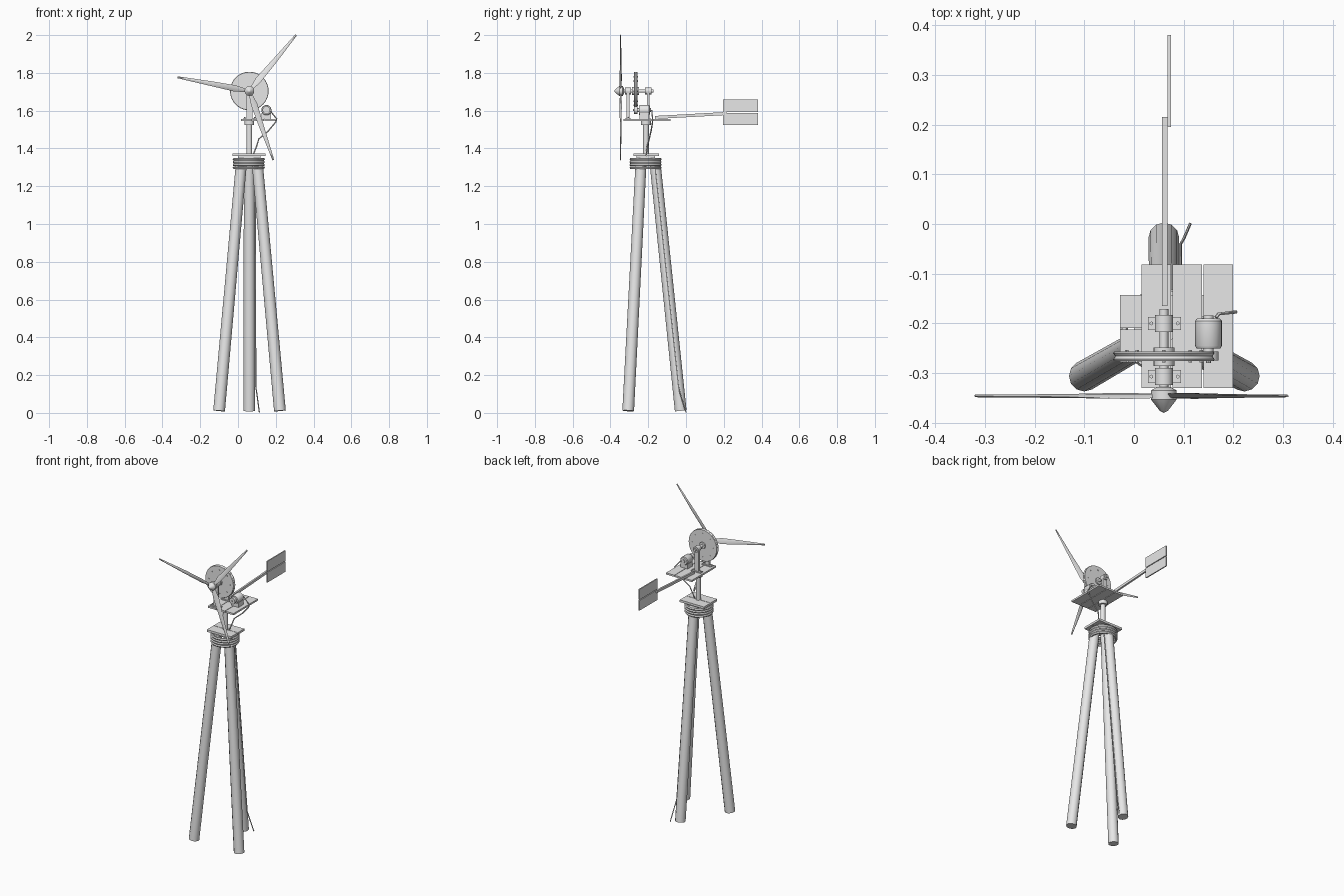
import bpy, bmesh, math
from mathutils import Vector, Matrix

if "Cube" in bpy.data.objects:
    bpy.data.objects.remove(bpy.data.objects["Cube"])

grey = bpy.data.materials.new("light grey")
grey.diffuse_color = (0.8, 0.8, 0.8, 1)
grey.use_nodes = True
grey.node_tree.nodes["Principled BSDF"].inputs["Base Color"].default_value = grey.diffuse_color
CX, CY, AXLE_Z = 0.06, -0.212, 1.704   # mast axis and rotor axle height


def finish(name, bm, smooth=True):
    bmesh.ops.recalc_face_normals(bm, faces=bm.faces[:])
    me = bpy.data.meshes.new(name)
    bm.to_mesh(me)
    bm.free()
    ob = bpy.data.objects.new(name, me)
    bpy.context.collection.objects.link(ob)
    me.materials.append(grey)
    if smooth:
        bpy.ops.object.select_all(action='DESELECT')
        ob.select_set(True)
        bpy.context.view_layer.objects.active = ob
        bpy.ops.object.shade_smooth_by_angle(angle=math.radians(35))
    return ob


def box(name, x, y, z, slope=None):
    """Box from (min, max) ranges."""
    bm = bmesh.new()
    bmesh.ops.create_cube(bm, size=1)
    for v in bm.verts:
        v.co = [r[0] if c < 0 else r[1] for c, r in zip(v.co, (x, y, z))]
        if slope:
            v.co.z += slope * (v.co.y - y[0])
    return finish(name, bm, False)


def rod(name, a, b, r1, r2=None, sides=16):
    """Cylinder or cone from a to b."""
    a, b = Vector(a), Vector(b)
    d = b - a
    m = Matrix.Translation((a + b) / 2) @ d.to_track_quat('Z', 'Y').to_matrix().to_4x4()
    bm = bmesh.new()
    bmesh.ops.create_cone(bm, cap_ends=True, segments=sides, radius1=r1,
                          radius2=r1 if r2 is None else r2, depth=d.length, matrix=m)
    return finish(name, bm)


def lathe(name, profile, centre, steps=32):
    """Revolve (radius, y) points round a y-directed axis through centre."""
    bm = bmesh.new()
    vs = [bm.verts.new((r, y, 0)) for r, y in profile]
    es = [bm.edges.new(p) for p in zip(vs, vs[1:])]
    bmesh.ops.spin(bm, geom=vs + es, cent=(0, 0, 0), axis=(0, 1, 0),
                   angle=2 * math.pi, steps=steps)
    bmesh.ops.remove_doubles(bm, verts=bm.verts[:], dist=1e-5)
    bmesh.ops.translate(bm, verts=bm.verts[:], vec=centre)
    return finish(name, bm)


def cable(name, pts, r, cyclic=False):
    cu = bpy.data.curves.new(name, 'CURVE')
    cu.dimensions = '3D'
    cu.bevel_depth, cu.bevel_resolution, cu.use_fill_caps = r, 1, True
    sp = cu.splines.new('POLY')
    sp.points.add(len(pts) - 1)
    for p, co in zip(sp.points, pts):
        p.co = (*co, 1)
    sp.use_cyclic_u = cyclic
    cu.materials.append(grey)
    ob = bpy.data.objects.new(name, cu)
    bpy.context.collection.objects.link(ob)
    bpy.ops.object.select_all(action='DESELECT')
    ob.select_set(True)
    bpy.context.view_layer.objects.active = ob
    bpy.ops.object.convert(target='MESH')
    bpy.ops.object.shade_smooth_by_angle(angle=math.radians(50))


# tripod of logs
for side, (foot, top) in {
        "left": ((-0.10, -0.306), (0.020, -0.237)),
        "right": ((0.222, -0.306), (0.100, -0.237)),
        "back": ((CX, -0.028), (CX, -0.166))}.items():
    rod(side + "_leg", (*foot, 0.011), (*top, 1.345), 0.031, 0.029, 12)

# rope lashing round the top of the logs
for i in range(4):
    ring = [(0.057 + 0.077 * math.cos(t * math.pi / 16),
             -0.214 + 0.077 * math.sin(t * math.pi / 16), 1.298 + 0.015 * i)
            for t in range(32)]
    cable("rope_ring", ring, 0.008, True)

# small platform on the tripod
box("platform_batten", (0.0, 0.12), (-0.262, -0.165), (1.345, 1.359))
for y in (-0.278, -0.209):
    box("platform_board", (-0.028, 0.145), (y, y + 0.066), (1.359, 1.373))

# mast and swivel collar
rod("mast", (CX, CY, 1.365), (CX, CY, 1.546), 0.015)
rod("swivel_collar", (CX, CY, 1.523), (CX, CY, 1.546), 0.026)

# turning deck of three boards
for x in (0.015, 0.0775, 0.14):
    box("deck_board", (x, x + 0.0595), (-0.33, -0.081), (1.546, 1.557))

# bearing stands with bolted feet
for y in (-0.307, -0.2):
    box("bearing_foot", (0.028, 0.095), (y - 0.013, y + 0.013), (1.557, 1.562))
    box("bearing_post", (0.046, 0.076), (y - 0.007, y + 0.007), (1.56, 1.704))
    rod("bearing_housing", (CX, y - 0.017, AXLE_Z), (CX, y + 0.017, AXLE_Z), 0.018)
    for x in (0.035, 0.088):
        rod("foot_bolt", (x, y, 1.56), (x, y, 1.567), 0.004, sides=6)

# axle
rod("axle", (CX, -0.345, AXLE_Z), (CX, -0.171, AXLE_Z), 0.009)

# drive wheel with a grooved rim, hub and bolts
lathe("drive_wheel", [(0, -0.276), (0.1, -0.276), (0.102, -0.272), (0.098, -0.266),
                      (0.102, -0.26), (0.1, -0.256), (0, -0.256)], (CX, 0, AXLE_Z), 40)
rod("wheel_hub", (CX, -0.286, AXLE_Z), (CX, -0.248, AXLE_Z), 0.021)
for i in range(8):
    a = i * math.pi / 4
    x, z = CX + 0.075 * math.cos(a), AXLE_Z + 0.075 * math.sin(a)
    rod("wheel_bolt", (x, -0.279, z), (x, -0.253, z), 0.004, sides=6)

# generator with cradle and friction roller
GX, GZ = 0.15, 1.603
lathe("generator", [(0, -0.256), (0.01, -0.256), (0.01, -0.25), (0.024, -0.25),
                    (0.027, -0.245), (0.027, -0.195), (0.023, -0.19), (0.01, -0.19),
                    (0.01, -0.184), (0, -0.184)], (GX, 0, GZ), 20)
box("generator_cradle", (0.125, 0.175), (-0.245, -0.195), (1.557, 1.588))
rod("roller_shaft", (GX, -0.28, GZ), (GX, -0.25, GZ), 0.005, sides=10)
rod("friction_roller", (GX, -0.275, GZ), (GX, -0.257, GZ), 0.02)

# rotor hub and nose cone
lathe("nose_cone", [(0, -0.38), (0.008, -0.376), (0.026, -0.353), (0.026, -0.335),
                    (0.014, -0.328), (0, -0.328)], (CX, 0, AXLE_Z), 12)

# three tapered, twisted blades: (radius, leading, trailing, pitch degrees)
SECTIONS = [(0.01, 0.008, -0.008, 30), (0.075, 0.019, -0.017, 20),
            (0.2, 0.013, -0.013, 8), (0.387, 0.006, -0.004, 3)]
for deg in (50, 169, 289):
    bm = bmesh.new()
    loops = []
    for r, lead, trail, pitch in SECTIONS:
        p = math.radians(pitch)
        t = 0.004 if r < 0.3 else 0.0025
        loops.append([bm.verts.new((r, c * math.sin(p) + h * math.cos(p),
                                    c * math.cos(p) - h * math.sin(p)))
                      for c, h in ((lead, 0), (0, t), (trail, 0), (0, -t))])
    for a, b in zip(loops, loops[1:]):
        for i in range(4):
            j = (i + 1) % 4
            bm.faces.new((a[i], a[j], b[j], b[i]))
    bm.faces.new(loops[0])
    bm.faces.new(loops[-1])
    bmesh.ops.transform(bm, verts=bm.verts[:],
                        matrix=Matrix.Translation((CX, -0.346, AXLE_Z))
                        @ Matrix.Rotation(math.radians(-deg), 4, 'Y'))
    finish("blade", bm)

# tail boom and two-board vane
box("tail_boom", (0.056, 0.067), (-0.165, 0.215), (1.556, 1.572), 0.055)
for z0, z1 in ((1.523, 1.588), (1.593, 1.66)):
    box("tail_vane_board", (0.067, 0.074), (0.195, 0.38), (z0, z1))

# power cable from generator, under the deck, and down the back leg
cable("power_cable", [(0.165, -0.188, 1.603), (0.17, -0.181, 1.6), (0.205, -0.177, 1.556),
                      (0.2, -0.177, 1.54), (0.16, -0.185, 1.492), (0.11, -0.195, 1.45),
                      (0.098, -0.205, 1.41), (0.082, -0.21, 1.37)], 0.0035)
cable("leg_cable", [(0.085, -0.165, 1.35), (0.092, -0.162, 1.28), (0.094, -0.04, 0.14),
                    (0.1, -0.03, 0.1), (0.113, 0.0, 0.003)], 0.003)
